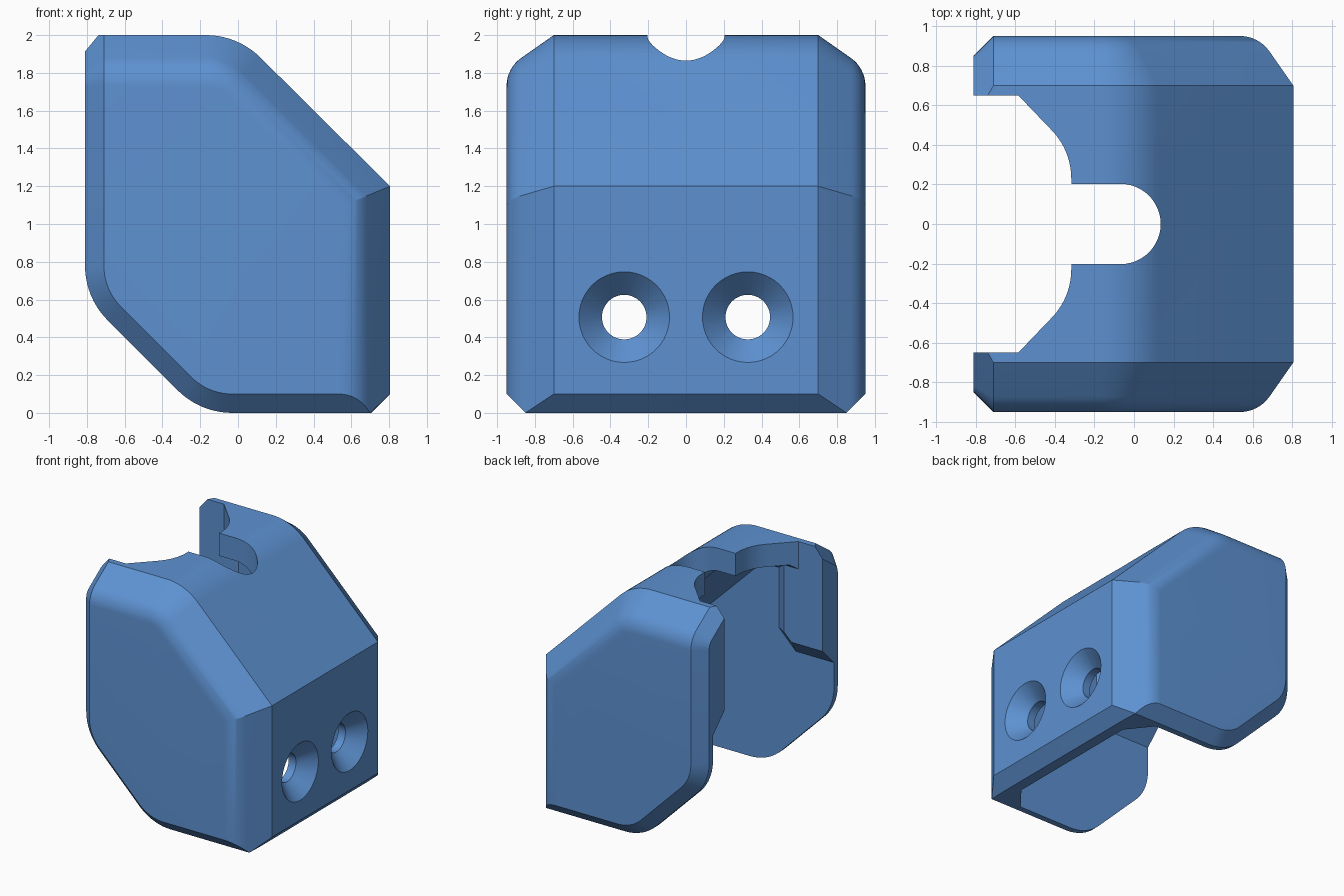
import bpy, bmesh, math
from mathutils import Matrix, Vector

if "Cube" in bpy.data.objects:
    bpy.data.objects.remove(bpy.data.objects["Cube"])

WALL = 0.80      # inner face of the side walls
EDGE_R = 0.1825  # rounding of the side edges


def make_object(name, bm):
    bmesh.ops.recalc_face_normals(bm, faces=bm.faces)
    mesh = bpy.data.meshes.new(name)
    bm.to_mesh(mesh)
    bm.free()
    obj = bpy.data.objects.new(name, mesh)
    bpy.context.collection.objects.link(obj)
    return obj


def hull(name, points):
    """Convex solid around the points, with flat areas merged."""
    bm = bmesh.new()
    for p in points:
        bm.verts.new(p)
    bmesh.ops.remove_doubles(bm, verts=bm.verts, dist=0.0005)
    res = bmesh.ops.convex_hull(bm, input=bm.verts)
    loose = [v for v in bm.verts if not v.link_faces]
    bmesh.ops.delete(bm, geom=loose, context='VERTS')
    bmesh.ops.dissolve_limit(bm, angle_limit=math.radians(0.8),
                             verts=bm.verts, edges=bm.edges)
    return make_object(name, bm)


def prism(name, outline, z0, z1):
    bm = bmesh.new()
    face = bm.faces.new([bm.verts.new((x, y, z0)) for x, y in outline])
    res = bmesh.ops.extrude_face_region(bm, geom=[face])
    top = [v for v in res['geom'] if isinstance(v, bmesh.types.BMVert)]
    bmesh.ops.translate(bm, verts=top, vec=(0, 0, z1 - z0))
    return make_object(name, bm)


def cone(name, r1, r2, x1, x2, y, z):
    bm = bmesh.new()
    mat = Matrix.Translation(((x1 + x2) / 2, y, z)) @ Matrix.Rotation(math.pi / 2, 4, 'Y')
    bmesh.ops.create_cone(bm, cap_ends=True, segments=48, radius1=r1, radius2=r2,
                          depth=x2 - x1, matrix=mat)
    return make_object(name, bm)


def cut(target, cutter):
    mod = target.modifiers.new("cut", 'BOOLEAN')
    mod.operation = 'DIFFERENCE'
    mod.solver = 'EXACT'
    mod.object = cutter
    bpy.context.view_layer.objects.active = target
    bpy.ops.object.modifier_apply(modifier=mod.name)
    bpy.data.objects.remove(cutter)


def arc(cx, cz, r, a0, a1, n=10):
    angles = [math.radians(a0 + (a1 - a0) * i / n) for i in range(n + 1)]
    return [(cx + r * math.cos(a), cz + r * math.sin(a)) for a in angles]


def upper_outline(d):
    """Front, slope and rounded top, moved inward by d."""
    front = 0.805 - d
    return [(front, 1.2 - 0.4142 * d)] + arc(-0.17, 1.59, 0.41 - d, 45, 90)


def lower_outline(e):
    """Bottom and back edges, moved inward by e."""
    r = 0.41 - e
    return arc(-0.4, 0.78, r, 180, 225) + arc(-0.03, 0.41, r, 225, 270)


# Outer shell: side-to-side sections with bevelled, rounded edges
sections = [(0.7, 0.0), (0.85, 0.105)]
for i in range(9):
    a = math.radians(55 * i / 8)
    sections.append((0.7675 + EDGE_R * math.cos(a), 0.27 - EDGE_R * math.sin(a)))
points = []
for side in (1, -1):
    for y, d in sections:
        e = max(0.0, y - 0.85)
        front = 0.805 - d
        outline = upper_outline(d) + lower_outline(e)
        outline += [(-0.71, 2 - d), (front, max(e, front - 0.705)),
                    (min(front, 0.705 + e), e)]
        points += [(x, side * y, z) for x, z in outline]
    # bevelled back end
    r = EDGE_R - 0.1
    points += [(-0.81, side * y, 1.46 + z)
               for y, z in arc(0.7675, 0.27, r, 0, 55, 8)]
    points += [(-0.81, side * 0.526, 2), (-0.81, side * 0.85, 0.78)]
body = hull("bracket_body", points)

# Hollow inside, open at the back and the bottom
points = []
for side in (1, -1):
    for y, d in ((0.6, 0.19), (WALL, 0.35)):
        outline = upper_outline(d) + [(-2, 2 - d), (-2, -1), (0.805 - d, -1)]
        points += [(x, side * y, z) for x, z in outline]
cavity = hull("cavity_cutter", points)

# Thickened pads on the inner side walls, with sloping edges
for side in (1, -1):
    points = []
    for y, g in ((0.65, 0.0), (0.85, 0.2)):
        k = -1.66 + 1.4142 * g
        right, low = -0.45 + g, 1.14 - g
        for x, z in ((right, 2.5), (right, right - k), (low + k, low), (-2.5, low), (-2.5, 2.5)):
            points.append((x, side * y, z))
    cut(cavity, hull("pad", points))
cut(body, cavity)

# Opening in the top: wide mouth leading to a round-ended slot
half = [(-1.2, 0.65), (-0.585, 0.65)]
half += arc(-0.667, 0.23, 0.35, 45, 0, 10) + [(-0.317, 0.203)]
slot = arc(-0.068, 0.0, 0.203, 90, -90, 24)
opening = half + slot + [(x, -y) for x, y in reversed(half)]
cut(body, prism("opening_cutter", opening, 1.4, 2.5))

# Two countersunk screw holes in the front wall
for y in (0.327, -0.327):
    cut(body, cone("countersink_cutter", 0.1, 0.255, 0.665, 0.82, y, 0.507))
    cut(body, cone("hole_cutter", 0.118, 0.118, 0.4, 0.9, y, 0.507))

# Finish
blue = bpy.data.materials.new("blue")
blue.diffuse_color = (0.11, 0.285, 0.64, 1)
blue.use_nodes = True
blue.node_tree.nodes["Principled BSDF"].inputs["Base Color"].default_value = blue.diffuse_color
body.data.materials.clear()
body.data.materials.append(blue)
for poly in body.data.polygons:
    poly.material_index = 0
bpy.ops.object.select_all(action='DESELECT')
body.select_set(True)
bpy.context.view_layer.objects.active = body
bpy.ops.object.shade_smooth_by_angle(angle=math.radians(20))
